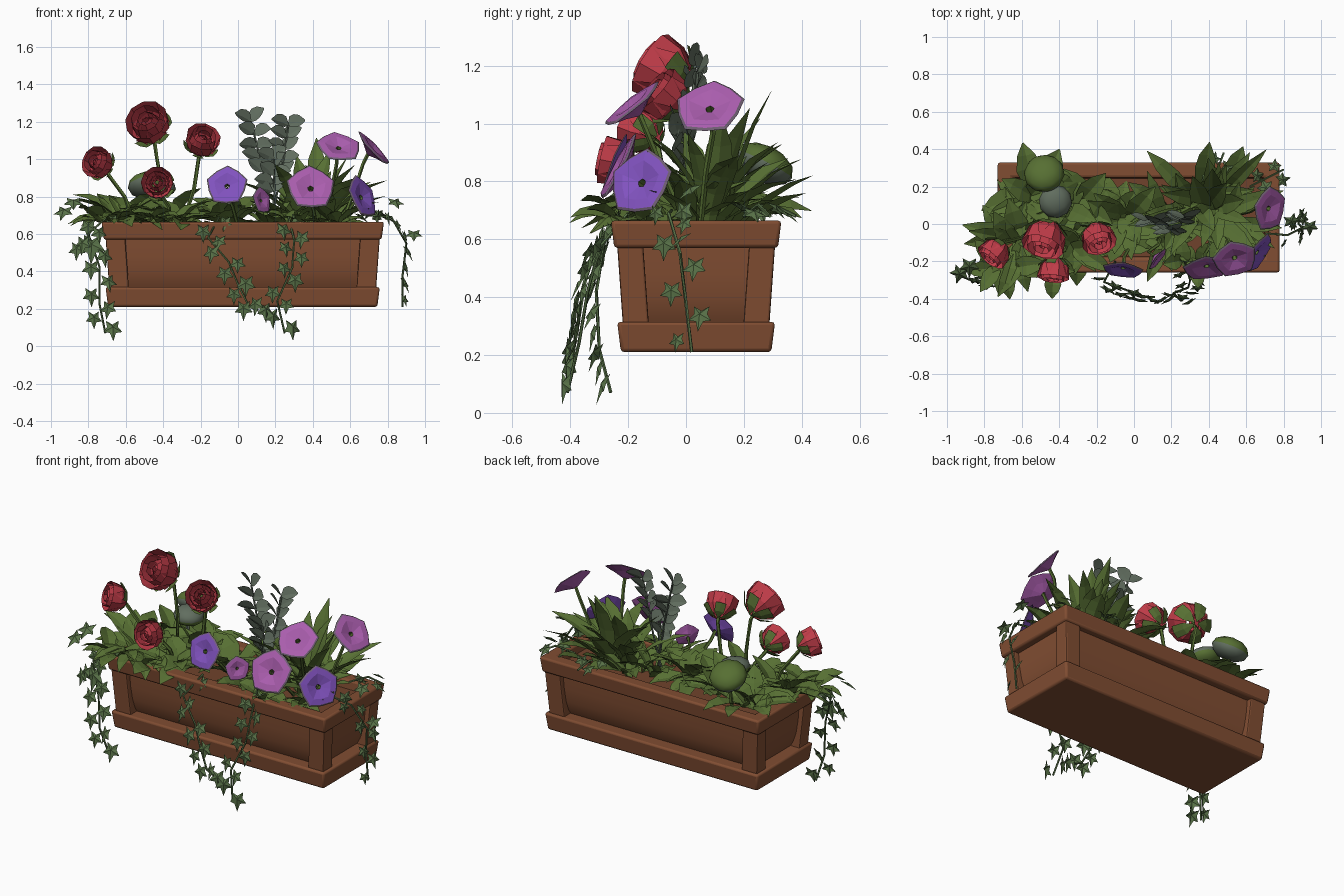
import bpy, bmesh, math, random
from mathutils import Vector as V

if "Cube" in bpy.data.objects:
    bpy.data.objects.remove(bpy.data.objects["Cube"])

random.seed(7)
CX, CY = 0.025, 0.035          # centre of the planter
HX, HY = 0.755, 0.295          # half size of its rim


def mat(name, r, g, b):
    m = bpy.data.materials.new(name)
    m.diffuse_color = (r, g, b, 1)
    m.use_nodes = True
    m.node_tree.nodes["Principled BSDF"].inputs["Base Color"].default_value = m.diffuse_color
    return m


TERRA = mat("terracotta", 0.22, 0.075, 0.032)
SOIL = mat("soil brown", 0.16, 0.055, 0.025)
GREEN = mat("leaf green", 0.095, 0.16, 0.033)
IVY = mat("ivy green", 0.10, 0.17, 0.065)
GREY = mat("grey green", 0.12, 0.155, 0.115)
RED = mat("red", 0.52, 0.045, 0.065)
PINK = mat("orchid pink", 0.40, 0.11, 0.42)
VIOLET = mat("violet", 0.22, 0.085, 0.52)
DUSK = mat("dusky mauve", 0.17, 0.12, 0.18)


def finish(name, bm, mats, smooth=None, bevel=0, recalc=False):
    if recalc:
        bmesh.ops.recalc_face_normals(bm, faces=bm.faces)
    me = bpy.data.meshes.new(name)
    bm.to_mesh(me)
    bm.free()
    ob = bpy.data.objects.new(name, me)
    bpy.context.collection.objects.link(ob)
    for m in mats:
        me.materials.append(m)
    if bevel:
        b = ob.modifiers.new("bevel", 'BEVEL')
        b.width, b.segments = bevel, 2
    if smooth:
        bpy.ops.object.select_all(action='DESELECT')
        ob.select_set(True)
        bpy.context.view_layer.objects.active = ob
        bpy.ops.object.shade_smooth_by_angle(angle=math.radians(smooth))
    return ob


def bridge(bm, a, b, mi=0):
    n = len(a)
    for i in range(n):
        bm.faces.new((a[i], a[(i + 1) % n], b[(i + 1) % n], b[i])).material_index = mi


def rect_sweep(name, profile, mats, loop=False, caps=False, bevel=0.0):
    """Carry an (offset, z) profile around the planter rectangle."""
    bm = bmesh.new()
    rings = [[bm.verts.new((CX + sx * (HX + o), CY + sy * (HY + o), z))
              for sx, sy in ((-1, -1), (1, -1), (1, 1), (-1, 1))] for o, z in profile]
    for a, b in zip(rings, rings[1:] + rings[:1] if loop else rings[1:]):
        bridge(bm, a, b)
    if caps:
        bm.faces.new(rings[0])
        bm.faces.new(rings[-1])
    return finish(name, bm, mats, 35, bevel, True)


# Planter
rect_sweep("rim", [(0, .665), (-.012, .57), (-.09, .57), (-.08, .665)], [TERRA], loop=True, bevel=.012)
rect_sweep("base", [(-.035, .21), (-.022, .315)], [TERRA], caps=True, bevel=.012)
rect_sweep("panels", [(-.055, .58), (-.058, .48), (-.068, .40), (-.085, .345), (-.11, .30)], [TERRA])
rect_sweep("soil", [(-.07, .58), (-.07, .61)], [SOIL], caps=True)
bm = bmesh.new()
for sx in (-1, 1):
    for sy in (-1, 1):
        loops = []
        for z, o in ((.30, .042), (.58, .022)):
            xs, ys = (HX - o, HX - o - .105), (HY - o, HY - o - .09)
            loops.append([bm.verts.new((CX + sx * xs[i], CY + sy * ys[j], z))
                          for i, j in ((0, 0), (1, 0), (1, 1), (0, 1))])
        bridge(bm, *loops)
        bm.faces.new(loops[0])
        bm.faces.new(loops[1])
finish("corner_posts", bm, [TERRA], bevel=.008, recalc=True)


def clamp(p):
    return (max(-1, min(1, p.x)), max(-.43, min(.44, p.y)), max(.005, p.z))


def leaf(bm, p, yaw, pitch, length, width, droop, shape, roll=0.0):
    """Folded leaf that bends down along its length; shape is the width profile."""
    p, n = V(p), len(shape) - 1
    side0 = V((-math.sin(yaw), math.cos(yaw), 0))
    prev = None
    for i, w in enumerate(shape):
        a = pitch - droop * i / n
        d = V((math.cos(yaw) * math.cos(a), math.sin(yaw) * math.cos(a), math.sin(a)))
        up = d.cross(side0)
        side = side0 * math.cos(roll) + up * math.sin(roll)
        h = side * width * w / 2
        lift = up * width * w * .15
        row = [bm.verts.new(clamp(q)) for q in (p - h + lift, p, p + h + lift)]
        if prev:
            for k in (0, 1):
                bm.faces.new((prev[k], row[k], row[k + 1], prev[k + 1]))
        prev = row
        p = p + d * length / n


BROAD = (.12, .75, 1, .7, .04)
BLADE = (.45, .8, 1, .8, .03)
ROUND = (.15, .9, 1, .75, .1)


def clump(name, spots, shape, m):
    """Each spot: x, y, z, count, length, width, lowest and highest pitch, droop."""
    bm = bmesh.new()
    for x, y, z, n, ln, wd, lo, hi, dr in spots:
        for i in range(n):
            t = random.random()
            leaf(bm, (x + random.uniform(-.05, .05), y + random.uniform(-.04, .04), z),
                 math.tau * i * .382 + random.uniform(-.2, .2), math.radians(lo + (hi - lo) * t),
                 ln * random.uniform(.75, 1.1), wd * random.uniform(.8, 1.15), dr, shape,
                 random.uniform(-.4, .4))
    return finish(name, bm, [m])


clump("broad_leaves", [
    (-.62, -.08, .64, 20, .33, .12, 15, 65, 1.0), (-.55, .14, .64, 14, .26, .13, 20, 65, .9),
    (-.32, .10, .64, 15, .27, .13, 20, 70, .9), (-.32, -.10, .64, 17, .27, .12, 15, 65, 1.0),
    (-.06, .02, .63, 17, .27, .12, 15, 65, 1.0), (-.70, -.20, .66, 9, .22, .10, 10, 50, 1.0),
    (.16, -.10, .62, 11, .22, .10, 20, 60, 1.0), (.56, -.14, .63, 10, .20, .09, 20, 55, 1.1),
    (-.46, -.22, .66, 7, .15, .11, 15, 50, 1.0), (.30, -.20, .66, 7, .15, .10, 10, 50, 1.0)], BROAD, GREEN)
clump("blade_leaves", [
    (.40, .08, .60, 20, .47, .09, 45, 85, .7), (.32, .12, .60, 12, .38, .09, 35, 70, .8),
    (.48, .04, .60, 12, .36, .08, 35, 70, .8), (.22, .05, .60, 9, .30, .08, 40, 75, .7)], BLADE, GREEN)
bm = bmesh.new()
for x, y, z, yaw, pitch, ln in ((.42, .14, .62, 1.57, 80, .52), (.40, .10, .62, .9, 78, .46),
                                (.45, .10, .62, .2, 78, .42), (.38, .06, .62, 1.9, 70, .45),
                                (.36, .18, .64, 1.4, 42, .32), (.5, .2, .64, 1.2, 35, .26)):
    leaf(bm, (x, y, z), yaw, math.radians(pitch), ln, .11, .35, BLADE)
finish("tall_blades", bm, [GREEN])

# Grey sprigs: paired leaves on thin stems


def tube(bm, pts, r, mi=0):
    pts, prev = [V(p) for p in pts], None
    for i, p in enumerate(pts):
        q = (pts[min(i + 1, len(pts) - 1)] - pts[max(i - 1, 0)]).to_track_quat('Z', 'Y')
        ring = [bm.verts.new(p + q @ V((r * math.cos(k * math.tau / 5), r * math.sin(k * math.tau / 5), 0)))
                for k in range(5)]
        if prev:
            bridge(bm, prev, ring, mi)
        prev = ring


bm = bmesh.new()
for a, b in (((.19, 0, .64), (.07, .03, 1.20)), ((.17, 0, .64), (.27, .04, 1.18)), ((.18, 0, .64), (.19, -.03, 1.0))):
    a, b = V(a), V(b)
    tube(bm, (a, a.lerp(b, .5) + V((.01, 0, 0)), b), .006)
    for i in range(5):
        p = a.lerp(b, .52 + .12 * i)
        for s in (0, math.pi):
            leaf(bm, p, s + random.uniform(-.5, .5), random.uniform(.2, 1.0), .10, .075, .3, ROUND, 1.1)
finish("grey_sprigs", bm, [GREY])

# Hanging ivy with five-lobed leaves
LOBES = ((-90, 1.15), (-60, .5), (-25, .85), (10, .45), (50, .8), (90, .3), (130, .8), (170, .45), (205, .85), (240, .5))


def ivy_leaf(bm, p, normal, r):
    q = V(normal).to_track_quat('Z', 'Y')
    c = bm.verts.new(clamp(V(p) + q @ V((0, 0, r * .2))))
    ring = [bm.verts.new(clamp(V(p) + q @ V((r * k * math.cos(math.radians(a)), r * k * math.sin(math.radians(a)), 0))))
            for a, k in LOBES]
    for i in range(10):
        bm.faces.new((c, ring[i], ring[(i + 1) % 10]))


def strand(name, pts, n, facing, r=.062):
    bm = bmesh.new()
    tube(bm, pts, .006)
    pts = [V(p) for p in pts]
    for i in range(n):
        t = (i + .5) / n * (len(pts) - 1)
        k = int(t)
        p = pts[k].lerp(pts[k + 1], t - k)
        jit = V((random.uniform(-.6, .6), random.uniform(-.3, .3), random.uniform(.1, .6)))
        off = V((.045 * (-1) ** i, -.015, 0)) if abs(facing[1]) > .5 else V((.01, .045 * (-1) ** i, 0))
        ivy_leaf(bm, p + off, V(facing) + jit, r * random.uniform(.75, 1.1))
    return finish(name, bm, [IVY])


FRONT = (0, -1, 0)
strand("ivy_left", [(-.70, -.2, .69), (-.80, -.28, .60), (-.74, -.31, .42), (-.74, -.30, .22), (-.71, -.26, .07)], 11, FRONT)
strand("ivy_middle_left", [(-.10, -.2, .69), (-.16, -.31, .58), (-.05, -.35, .45), (0, -.37, .33), (.06, -.39, .21), (.11, -.39, .19)], 11, FRONT)
strand("ivy_middle_right", [(.27, -.2, .69), (.30, -.30, .57), (.29, -.34, .42), (.21, -.37, .24), (.25, -.41, .07)], 11, FRONT)
strand("ivy_right", [(.70, -.05, .70), (.82, -.06, .69), (.90, -.02, .55), (.88, 0, .38), (.88, .02, .21)], 8, (.8, -.45, .1), .052)
strand("ivy_back", [(.40, .2, .68), (.45, .30, .72), (.48, .38, .68)], 4, (0, .6, .8), .055)
strand("ivy_back_right", [(.62, .2, .68), (.72, .25, .72), (.80, .29, .68)], 4, (.3, .5, .8), .055)
bm = bmesh.new()
for p, n, r in (((.94, -.01, .60), (0, -.6, .8), .06), ((.84, .02, .77), (.2, -.5, .8), .06),
                ((-.78, -.29, .54), (-.2, -1, .3), .095), ((-.93, -.26, .72), (-.2, -.6, .8), .07),
                ((-.88, -.22, .77), (0, -.5, .8), .07), ((-.86, -.30, .52), (-.3, -1, .3), .06)):
    ivy_leaf(bm, p, n, r)
finish("loose_ivy_leaves", bm, [IVY])


# Roses: layered cupped petals with a green calyx and stem
def cup_patch(bm, c, q, r, a0, span, lo, hi, mi):
    """Petal as a patch of a sphere, angles measured from the back pole."""
    rows = []
    for j, ph in enumerate((lo, (lo + hi) / 2, hi)):
        w = span * (.6, 1, .65)[j]
        flare = (1, 1, 1.08)[j]
        rows.append([bm.verts.new(c + q @ (V((math.sin(ph) * math.cos(a), math.sin(ph) * math.sin(a), -math.cos(ph))) * r * flare))
                     for a in (a0 - w / 2, a0, a0 + w / 2)])
    for a, b in zip(rows, rows[1:]):
        for k in (0, 1):
            bm.faces.new((a[k], a[k + 1], b[k + 1], b[k])).material_index = mi


def rose(name, c, axis, r, foot):
    bm = bmesh.new()
    c, axis = V(c), V(axis).normalized()
    q = axis.to_track_quat('Z', 'Y')
    for rad, n, lo, hi, turn in ((1, 5, .5, 1.9, 0), (.8, 5, .6, 2.2, .6), (.58, 4, .7, 2.5, .2), (.35, 3, .8, 2.8, .5)):
        for i in range(n):
            cup_patch(bm, c, q, r * rad, turn + i * math.tau / n, 1.5 * math.tau / n, lo, hi, 0)
    for i in range(5):
        cup_patch(bm, c, q, r * 1.04, .6 + i * math.tau / 5, 1.0, .1, 1.2, 1)
    back, foot = c - axis * r, V(foot)
    tube(bm, (c - axis * r * .6, back + V((0, 0, -.03)), back.lerp(foot, .5) + V((.02, 0, 0)), foot), .011, 1)
    return finish(name, bm, [RED, GREEN])


rose("rose_tall", (-.48, -.09, 1.19), (-.25, -.75, .45), .115, (-.42, 0, .64))
rose("rose_left", (-.75, -.16, .98), (-.6, -.7, .3), .085, (-.55, -.05, .64))
rose("rose_low", (-.43, -.26, .87), (-.1, -.95, .2), .085, (-.36, -.1, .64))
rose("rose_right", (-.19, -.08, 1.10), (.2, -.7, .6), .092, (-.3, 0, .64))


# Rounded buds at the back, with a grey underside
def bud(name, c, axis, r, mats):
    bm = bmesh.new()
    bmesh.ops.create_icosphere(bm, subdivisions=2, radius=r)
    for f in bm.faces:
        f.material_index = 0 if f.calc_center_median().z > 0 else 1
    q = V(axis).to_track_quat('Z', 'Y')
    for v in bm.verts:
        v.co = V(c) + q @ V((v.co.x, v.co.y, v.co.z * .6))
    tube(bm, (c, (c[0], c[1] - .04, .62)), .011, 0)
    return finish(name, bm, mats, 40)


bud("green_bud", (-.48, .27, .86), (-.1, .45, .9), .11, [GREEN, GREY])
bud("grey_bud", (-.42, .12, .85), (.1, -.1, 1), .09, [GREY, GREEN])


# Five-sided funnel blossoms
def blossom(name, c, axis, r, m, foot):
    bm = bmesh.new()
    c, axis = V(c), V(axis).normalized()
    q = axis.to_track_quat('Z', 'Y')
    rings = []
    for k, h in ((.10, -.38), (.12, -.12), (.62, .02), (.92, 0), (1, -.05), (.55, -.20), (.10, -.40)):
        rings.append([bm.verts.new(c + q @ (V((math.cos(a) * s, math.sin(a) * s, 0)) * r * k + V((0, 0, h * r))))
                      for i in range(10) for a, s in ((i * math.pi / 5 + math.pi / 2, 1 if i % 2 == 0 else .88),)])
    for i, mi in enumerate((2, 0, 0, 1, 0, 0)):
        bridge(bm, rings[i], rings[i + 1], mi)
    back, foot = c - axis * r * .38, V(foot)
    tube(bm, (back, back - axis * .04 + V((0, 0, -.03)), back.lerp(foot, .5), foot), .010, 2)
    return finish(name, bm, [m, DUSK, GREEN])


blossom("violet_blossom_left", (-.06, -.25, .86), (-.1, -.9, .35), .115, VIOLET, (0, -.05, .64))
blossom("violet_blossom_right", (.67, -.16, .80), (.8, -.5, .35), .125, VIOLET, (.55, -.05, .64))
blossom("pink_blossom_front", (.39, -.24, .85), (.1, -.85, .45), .135, PINK, (.42, -.05, .64))
blossom("pink_blossom_high", (.54, -.19, 1.07), (.15, -.6, .75), .125, PINK, (.47, 0, .64))
blossom("pink_blossom_side", (.73, .08, 1.06), (.7, -.15, .65), .125, PINK, (.55, .05, .64))
blossom("pink_blossom_small", (.13, -.19, .78), (.75, -.6, .2), .075, PINK, (.15, -.05, .64))
